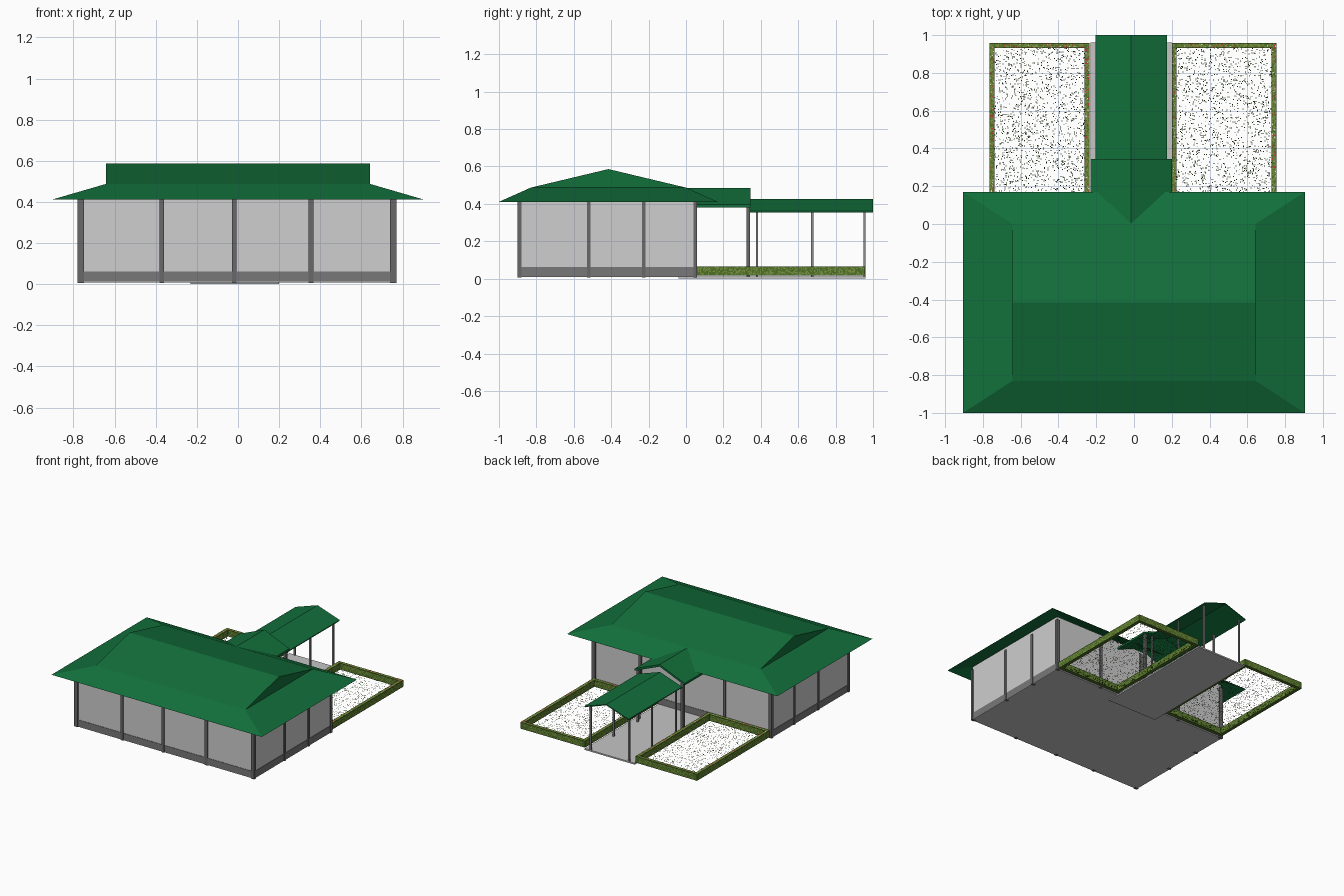
import bpy, bmesh, random
from mathutils import Vector

random.seed(4)
cube = bpy.data.objects.get("Cube")
if cube:
    bpy.data.objects.remove(cube, do_unlink=True)


def material(name, r, g, b):
    m = bpy.data.materials.new(name)
    m.use_nodes = True
    m.diffuse_color = (r, g, b, 1)
    m.node_tree.nodes["Principled BSDF"].inputs["Base Color"].default_value = (r, g, b, 1)
    return m


ROOF = material("roof green", .006, .16, .043)
PANEL = material("pale wall panel", .62, .62, .62)
BAND = material("base grey", .19, .19, .19)
COLUMN = material("column grey", .14, .14, .14)
POST = material("post grey", .27, .27, .27)
CONCRETE = material("concrete", .56, .56, .56)
HEDGE = material("hedge green", .075, .16, .02)
LEAF = material("light leaf", .2, .3, .05)
RED = material("red flower", .6, .03, .04)
WHITE = material("white flower", .85, .82, .78)


def finish(name, bm, *mats):
    mesh = bpy.data.meshes.new(name)
    bm.to_mesh(mesh)
    bm.free()
    for m in mats:
        mesh.materials.append(m)
    obj = bpy.data.objects.new(name, mesh)
    bpy.context.collection.objects.link(obj)
    return obj


def add_box(bm, lo, hi):
    lo, hi = Vector(lo), Vector(hi)
    geo = bmesh.ops.create_cube(bm, size=1)
    for v in geo["verts"]:
        v.co = (lo + hi) / 2 + v.co * (hi - lo)


def box(name, mat, lo, hi):
    bm = bmesh.new()
    add_box(bm, lo, hi)
    return finish(name, bm, mat)


def upright(name, mat, x, y, wx, wy, z0, z1):
    return box(name, mat, (x - wx / 2, y - wy / 2, z0), (x + wx / 2, y + wy / 2, z1))


# Hall: floor slab, base band and wall panels
X0, X1, Y0, Y1 = -.775, .765, -.895, .055
box("hall_floor", CONCRETE, (X0, Y0, .008), (X1, Y1, .012))
box("base_band", BAND, (X0, Y0, .012), (X1, Y1, .062))
box("wall_panels", PANEL, (X0 + .003, Y0 + .003, .062), (X1 - .003, Y1 - .003, .445))

# Hall columns around the perimeter
xs = (-.765, -.37, -.018, .355, .755)
ys = (-.89, -.52, -.225, .05)
for i, x in enumerate(xs):
    for j, y in enumerate(ys):
        on_side, on_end = i in (0, 4), j in (0, 3)
        if on_side and on_end:
            upright("corner_column", COLUMN, x, y, .03, .02, .006, .42)
        elif on_end:
            upright("wall_column", COLUMN, x, y, .022, .02, .006, .42)
        elif on_side:
            upright("side_column", COLUMN, x, y, .03, .018, .006, .42)

# Main roof: low hipped skirt with a gabled top
bm = bmesh.new()


def ring(x, y0, y1, z):
    return [bm.verts.new(p) for p in ((-x, y0, z), (x, y0, z), (x, y1, z), (-x, y1, z))]


eave = ring(.905, -1, .17, .411)
neck = ring(.643, -.83, 0, .487)
for i in range(4):
    k = (i + 1) % 4
    bm.faces.new((eave[i], eave[k], neck[k], neck[i]))
left = bm.verts.new((-.643, -.415, .586))
right = bm.verts.new((.643, -.415, .586))
bm.faces.new((neck[0], neck[1], right, left))
bm.faces.new((neck[2], neck[3], left, right))
bm.faces.new((neck[1], neck[2], right))
bm.faces.new((neck[3], neck[0], left))
finish("main_roof", bm, ROOF)


# Open gable roofs over the porch and the walkway
def gable_roof(name, cx, half, y0, y1, ridge, eave_z, thick):
    bm = bmesh.new()
    section = [(-half, eave_z), (0, ridge), (half, eave_z),
               (half, eave_z - thick), (0, ridge - thick), (-half, eave_z - thick)]
    start = [bm.verts.new((cx + x, y0, z)) for x, z in section]
    end = [bm.verts.new((cx + x, y1, z)) for x, z in section]
    n = len(section)
    for i in range(n):
        k = (i + 1) % n
        bm.faces.new((start[i], start[k], end[k], end[i]))
    for loop in (start, end):
        bm.faces.new((loop[0], loop[1], loop[4], loop[5]))
        bm.faces.new((loop[1], loop[2], loop[3], loop[4]))
    bmesh.ops.recalc_face_normals(bm, faces=bm.faces)
    return finish(name, bm, ROOF)


MID = -.015
gable_roof("porch_roof", MID, .215, 0, .345, .486, .397, .016)
gable_roof("walkway_roof", MID, .19, .34, 1, .426, .362, .007)

# Walkway slab and its supports
box("walkway_slab", CONCRETE, (-.23, -.04, 0), (.2, .96, .011))
for side in (-1, 1):
    upright("porch_column", COLUMN, MID + side * .19, .333, .022, .02, .01, .39)
    for y in (.38, .675, .955):
        upright("walkway_post", POST, MID + side * .165, y, .012, .012, .01, .366)


# Small flat plates used for leaves and flowers
def plate(bm, centre, u, v, mat_index):
    c = Vector(centre)
    f = bm.faces.new([bm.verts.new(c + a * u + b * v)
                      for a, b in ((-1, -1), (1, -1), (1, 1), (-1, 1))])
    f.material_index = mat_index


def pick():
    return random.choices((0, 1, 2), (14, 2, 1))[0]


# Garden beds: hedge frame with flowers, and sparse ground cover inside
T, LOW, HIGH = .026, .016, .066
UP = Vector((0, 0, 1))
for name, x0, x1 in (("right_bed", -.765, -.235), ("left_bed", .2, .755)):
    y0, y1 = .06, .957
    bars = (((x0, y0), (x0 + T, y1)), ((x1 - T, y0), (x1, y1)),
            ((x0 + T, y0), (x1 - T, y0 + T)), ((x0 + T, y1 - T), (x1 - T, y1)))
    bm = bmesh.new()
    for a, b in bars:
        add_box(bm, (*a, LOW), (*b, HIGH))
    finish(name + "_hedge", bm, HEDGE)

    bm = bmesh.new()
    s = .003
    ex, ey, ez = Vector((s, 0, 0)), Vector((0, s, 0)), Vector((0, 0, s))
    for (ax, ay), (bx, by) in bars:
        for n in range(int(500 * max(bx - ax, by - ay))):
            x, y = random.uniform(ax + s, bx - s), random.uniform(ay + s, by - s)
            z = random.uniform(LOW + s, HIGH - s)
            plate(bm, (x, y, HIGH + .001), ex, ey, pick())
            if by - ay > bx - ax:
                plate(bm, (ax - .001, y, z), ez, ey, 0)
                plate(bm, (bx + .001, y, z), ey, ez, 0)
            else:
                plate(bm, (x, ay - .001, z), ex, ez, 0)
                plate(bm, (x, by + .001, z), ez, ex, 0)
    finish(name + "_flowers", bm, LEAF, RED, WHITE)

    bm = bmesh.new()
    s = .0024
    for n in range(1700):
        spot = (random.uniform(x0 + T, x1 - T), random.uniform(y0 + T, y1 - T), .02)
        plate(bm, spot, Vector((s, 0, 0)), Vector((0, s, 0)), 0)
    finish(name + "_ground_cover", bm, HEDGE)
